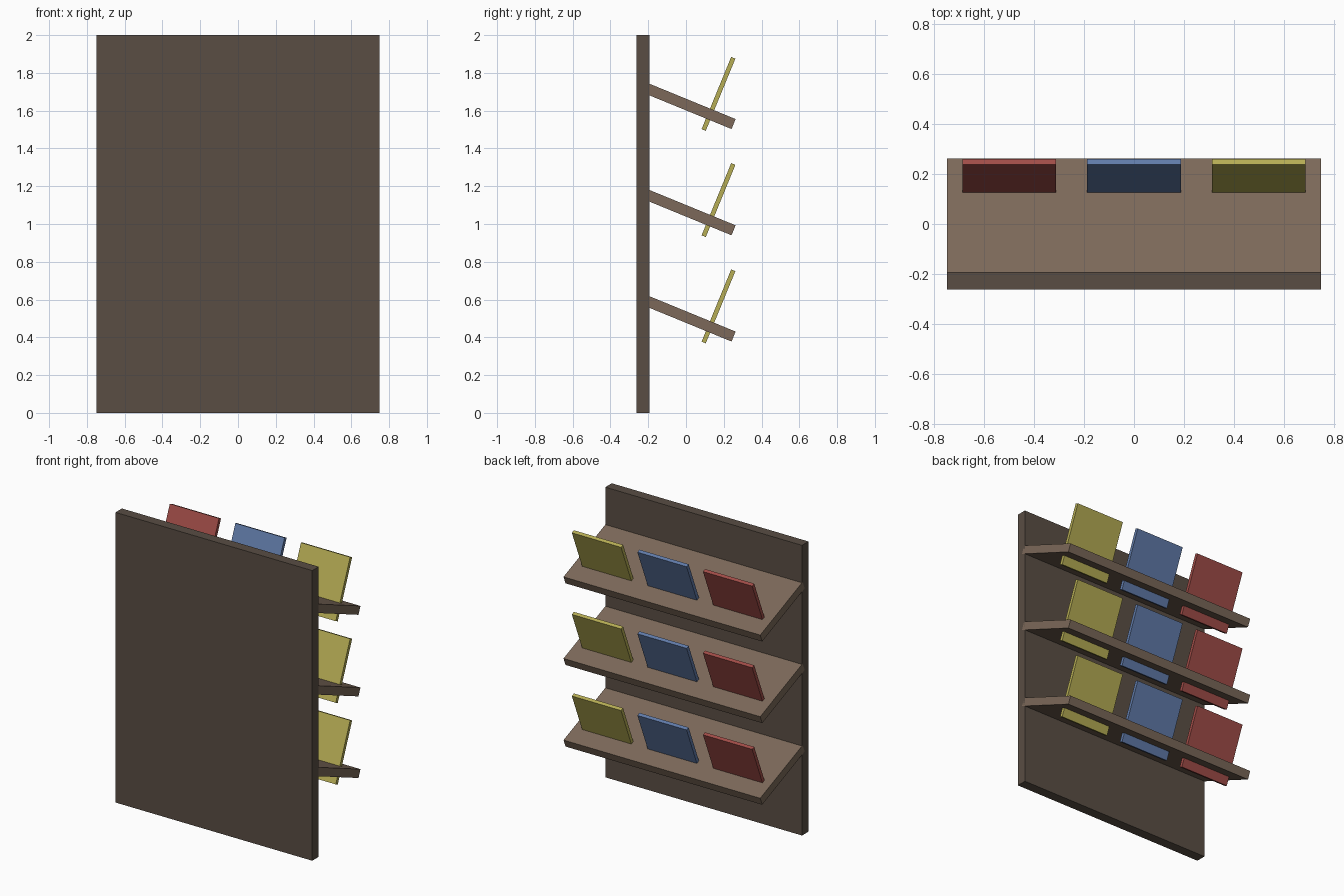
import bpy, math

if "Cube" in bpy.data.objects:
    bpy.data.objects.remove(bpy.data.objects["Cube"])

TILT = math.radians(22.3)


def material(name, rgb):
    m = bpy.data.materials.new(name)
    m.diffuse_color = (*rgb, 1)
    m.use_nodes = True
    m.node_tree.nodes["Principled BSDF"].inputs["Base Color"].default_value = m.diffuse_color
    return m


def box(name, size, loc, mat, tilt=0.0):
    bpy.ops.mesh.primitive_cube_add(size=1, location=loc)
    ob = bpy.context.object
    ob.name = name
    ob.scale = size
    bpy.ops.object.transform_apply(location=False, rotation=False, scale=True)
    ob.rotation_euler.x = -tilt
    ob.data.materials.append(mat)
    return ob


dark_wood = material("dark_wood", (0.10, 0.075, 0.057))
light_wood = material("light_wood", (0.20, 0.14, 0.10))
covers = [
    ("red", -0.5, material("red_cover", (0.36, 0.075, 0.065))),
    ("blue", 0.0, material("blue_cover", (0.12, 0.20, 0.40))),
    ("yellow", 0.5, material("yellow_cover", (0.47, 0.42, 0.09))),
]

# upright back panel
box("back_panel", (1.5, 0.07, 2.0), (0, -0.2275, 1.0), dark_wood)

# three sloping shelves, each with three books standing square to the slope
for level in range(3):
    drop = 0.5625 * level
    box(f"shelf_{level + 1}", (1.5, 0.5, 0.057),
        (0, 0.0205, 1.624 - drop), light_wood, TILT)
    for colour, x, mat in covers:
        box(f"{colour}_book_{level + 1}", (0.375, 0.024, 0.413),
            (x, 0.172, 1.689 - drop), mat, TILT)
